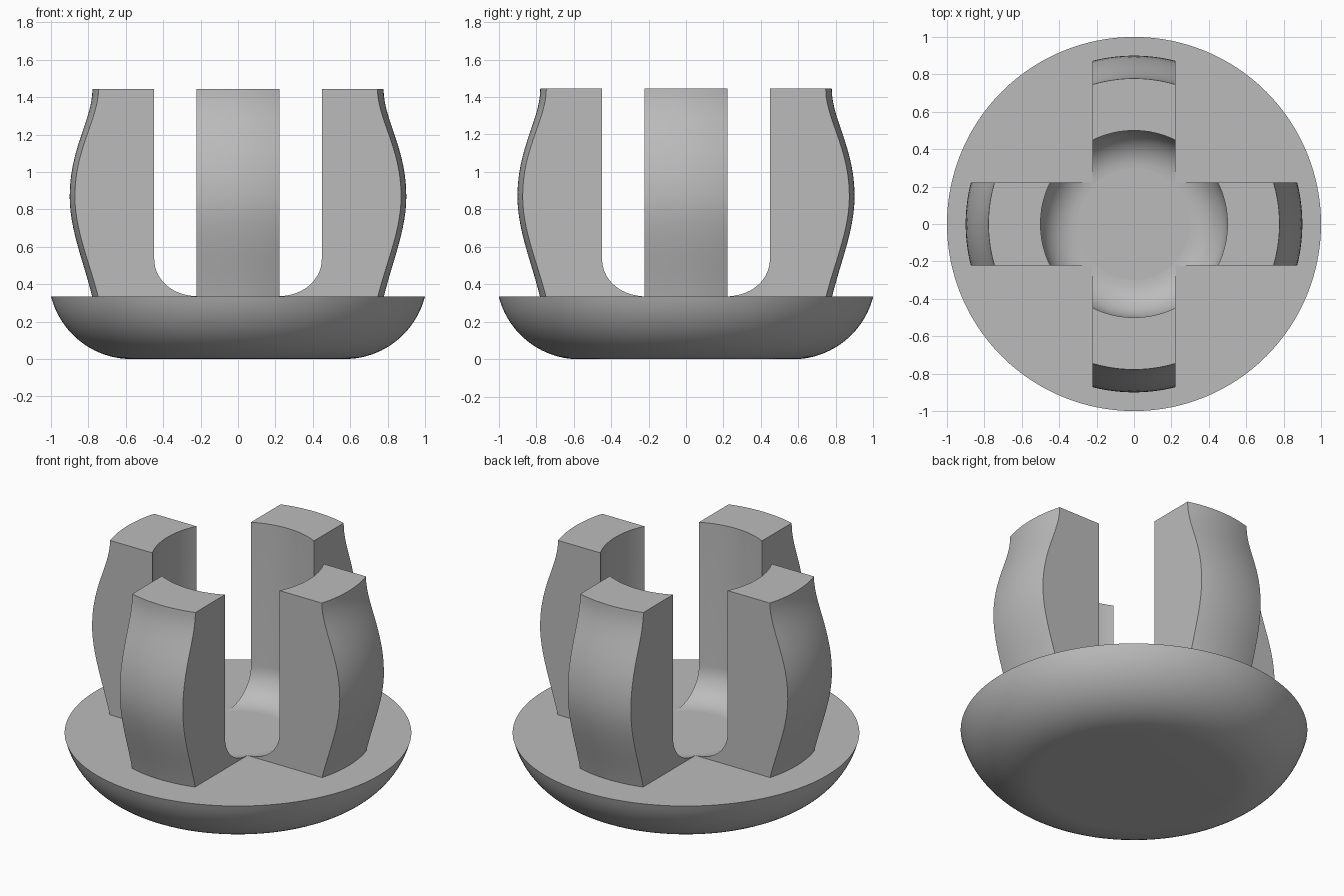
import bpy, bmesh
from math import sin, cos, pi, sqrt, asin
from mathutils import Vector, Matrix
from mathutils.geometry import interpolate_bezier

cube = bpy.data.objects.get("Cube")
if cube:
    bpy.data.objects.remove(cube)

grey = bpy.data.materials.new("plain grey")
grey.use_nodes = True
GREY = (0.5, 0.5, 0.5, 1)
grey.diffuse_color = GREY
grey.node_tree.nodes["Principled BSDF"].inputs["Base Color"].default_value = GREY

RIM, TOP, HALF = 0.335, 1.445, 0.222


def finish(bm, name):
    """Turn a bmesh into a shaded, coloured object."""
    bmesh.ops.recalc_face_normals(bm, faces=bm.faces)
    mesh = bpy.data.meshes.new(name)
    bm.to_mesh(mesh)
    bm.free()
    mesh.materials.append(grey)
    obj = bpy.data.objects.new(name, mesh)
    bpy.context.collection.objects.link(obj)
    bpy.ops.object.select_all(action='DESELECT')
    obj.select_set(True)
    bpy.context.view_layer.objects.active = obj
    bpy.ops.object.shade_smooth_by_angle(angle=0.5)


# Round dish base: flat underside, circular arc up to the rim, flat top
def build_base(flat=0.57, arc=0.443, steps=20, sides=128):
    bm = bmesh.new()
    end = asin((1 - flat) / arc)
    rings = []
    for i in range(steps + 1):
        a = end * i / steps
        r = flat + arc * sin(a)
        z = RIM if i == steps else arc * (1 - cos(a))
        rings.append([bm.verts.new((r * cos(t), r * sin(t), z))
                      for t in (2 * pi * k / sides for k in range(sides))])
    for low, high in zip(rings, rings[1:]):
        for k in range(sides):
            n = (k + 1) % sides
            bm.faces.new((low[k], low[n], high[n], high[k]))
    bm.faces.new(rings[0])
    bm.faces.new(rings[-1])
    finish(bm, "dish_base")


# Prong cross-section as (radius, height): bulged outside, filleted inside
def prong_profile(inner=0.5, fillet=0.2, steps=14):
    lower = [Vector(p) for p in ((0.78, RIM), (0.825, 0.52), (0.9, 0.69), (0.9, 0.87))]
    upper = [Vector(p) for p in ((0.9, 0.87), (0.9, 1.13), (0.778, 1.28), (0.778, TOP))]
    outside = interpolate_bezier(*lower, steps)[:-1] + interpolate_bezier(*upper, steps)
    points = [(p[0], p[1]) for p in outside] + [(inner, TOP)]
    for i in range(steps + 1):
        a = pi / 2 * i / steps
        points.append((inner - fillet + fillet * cos(a), RIM + fillet * (1 - sin(a))))
    return points


# Slice of the revolved profile between two parallel side planes
def build_prong(name, angle, columns=16):
    bm = bmesh.new()
    profile = prong_profile()
    loops = []
    for c in range(columns + 1):
        y = HALF * (2 * c / columns - 1)
        loops.append([bm.verts.new((sqrt(r * r - y * y), y, z)) for r, z in profile])
    count = len(profile)
    for a, b in zip(loops, loops[1:]):
        for k in range(count):
            n = (k + 1) % count
            if k < count - 1:  # underside rests on the base and stays open
                bm.faces.new((a[k], a[n], b[n], b[k]))
    bm.faces.new(loops[0])
    bm.faces.new(loops[-1])
    bm.transform(Matrix.Rotation(angle, 4, 'Z'))
    finish(bm, name)


build_base()
for i, side in enumerate(("left", "back", "right", "front")):
    build_prong(side + "_prong", i * pi / 2)
